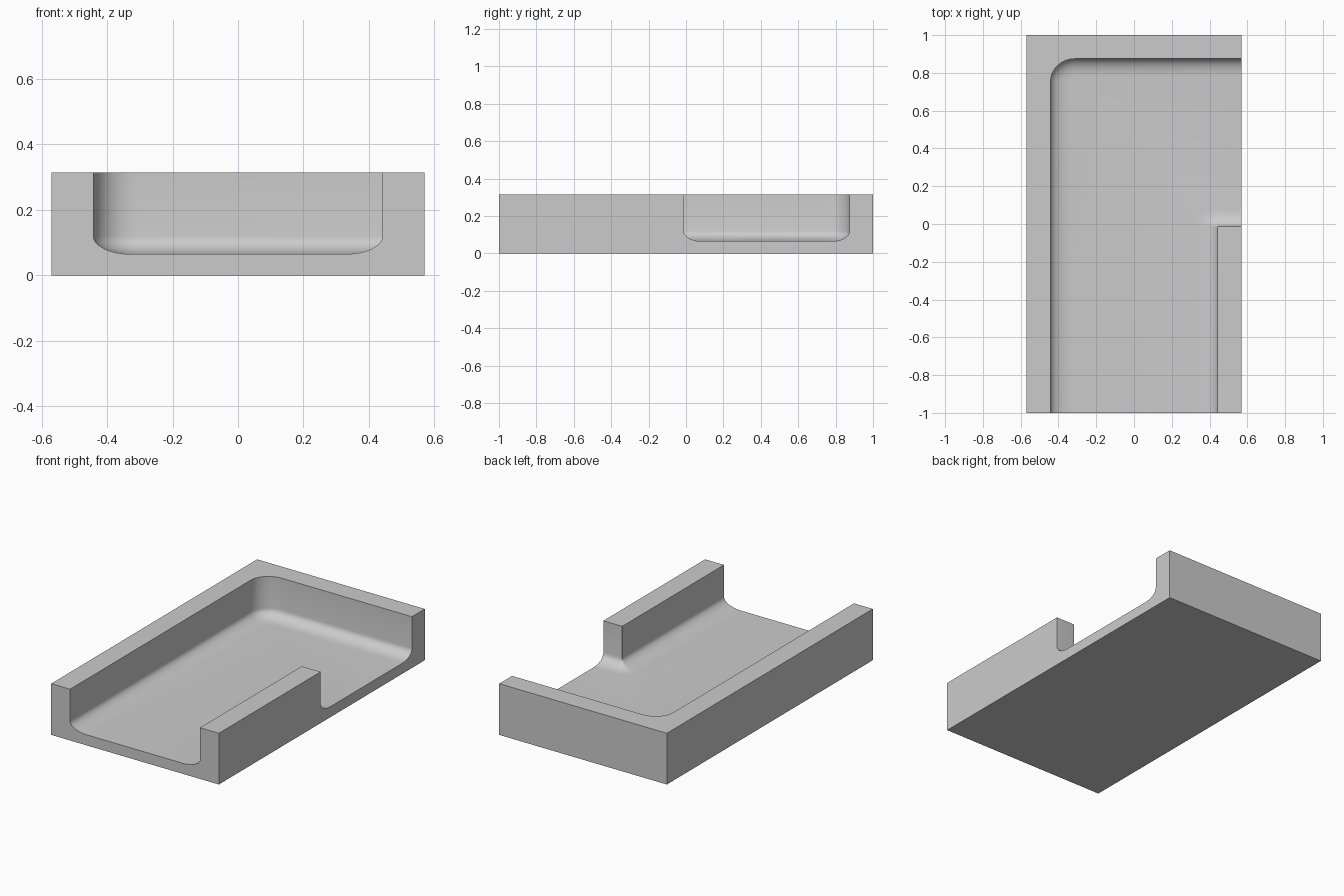
import bpy, bmesh
from math import sin, cos, pi

if "Cube" in bpy.data.objects:
    bpy.data.objects.remove(bpy.data.objects["Cube"])

W, L, H = 0.57, 1.0, 0.315      # half width, half length, height
FLOOR, FILLET = 0.065, 0.055    # floor level and fillet height
IN_X, IN_Y, GAP_Y = 0.442, 0.875, -0.012


def arc(cx, cy, rx, ry, a0, a1, n=8):
    return [(cx + rx * cos(a0 + (a1 - a0) * i / n),
             cy + ry * sin(a0 + (a1 - a0) * i / n)) for i in range(n + 1)]


def contour(dx, dy):
    """Plan of the hollow, inset by dx / dy from the walls."""
    pts = [(-IN_X + dx, -1.3)]
    pts += arc(-IN_X + 0.13, IN_Y - 0.12, 0.13 - dx, 0.12 - dy, pi, pi / 2)
    pts += [(0.9, IN_Y - dy), (0.9, GAP_Y + dy)]
    r = 0.003
    pts += arc(IN_X + r, GAP_Y - r, r + dx, r + dy, pi / 2, pi)
    pts += [(IN_X - dx, -1.3)]
    return pts


def cube(name, size, loc):
    bpy.ops.mesh.primitive_cube_add(size=1, location=loc)
    ob = bpy.context.object
    ob.name = name
    ob.scale = size
    bpy.ops.object.transform_apply(location=True, rotation=False, scale=True)
    return ob


# Solid block of the tray
tray = cube("tray", (2 * W, 2 * L, H), (0, 0, H / 2))

# Hollow with filleted floor, lofted from stacked contours
layers = [(0.0, 0.0, H + 0.2)]
for i in range(9):
    a = pi / 2 * i / 8
    layers.append((0.115 * (1 - cos(a)), 0.092 * (1 - cos(a)),
                   FLOOR + FILLET * (1 - sin(a))))
bm = bmesh.new()
rings = [[bm.verts.new((x, y, z)) for x, y in contour(dx, dy)]
         for dx, dy, z in layers]
n = len(rings[0])
for top, low in zip(rings, rings[1:]):
    for i in range(n):
        j = (i + 1) % n
        bm.faces.new((top[i], top[j], low[j], low[i]))
bm.faces.new(rings[0])
bm.faces.new(rings[-1])
bmesh.ops.recalc_face_normals(bm, faces=bm.faces)
mesh = bpy.data.meshes.new("hollow_cutter")
bm.to_mesh(mesh)
bm.free()
cutter = bpy.data.objects.new("hollow_cutter", mesh)
bpy.context.collection.objects.link(cutter)
cutter.hide_render = True

# Carve the hollow out of the block
mod = tray.modifiers.new("hollow", 'BOOLEAN')
mod.operation = 'DIFFERENCE'
mod.solver = 'EXACT'
mod.object = cutter
bpy.context.view_layer.objects.active = tray
bpy.ops.object.modifier_apply(modifier=mod.name)
bpy.data.objects.remove(cutter)

# Smooth the fillets, keep the edges crisp
bpy.ops.object.select_all(action='DESELECT')
tray.select_set(True)
bpy.context.view_layer.objects.active = tray
bpy.ops.object.shade_smooth_by_angle(angle=pi / 6)
